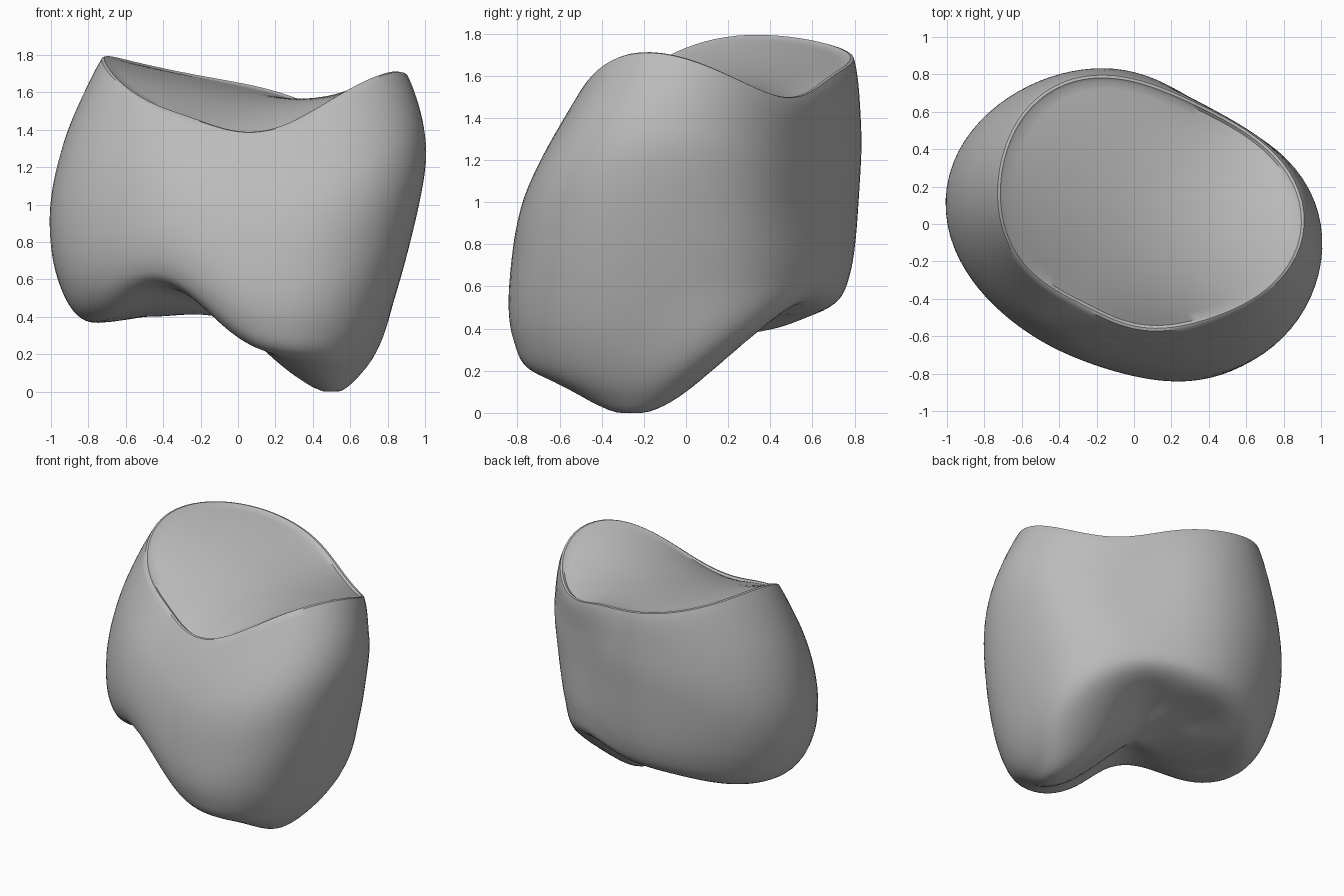
import bpy, bmesh, math

if "Cube" in bpy.data.objects:
    bpy.data.objects.remove(bpy.data.objects["Cube"])

SEG = 96      # points around the crown
STEPS = 8     # subdivisions between profile stations
FILL = 14     # rings across the top surface

# Stations from rim to underside: (radius, height) every 30 degrees from +x
RIM = ([.91, .825, .73, .775, .85, .80, .71, .60, .525, .56, .63, .78],
       [1.68, 1.51, 1.55, 1.65, 1.73, 1.79, 1.73, 1.565, 1.465, 1.39, 1.45, 1.65])
BELLY = ([.985, .84, .735, .805, .90, 1.0, .995, .86, .78, .81, .93, 1.0],
         [1.15, 1.05, 1.05, 1.1, 1.1, 1.0, .95, .9, .9, .68, .65, .9])
LOWER = ([.86, .81, .735, .77, .84, .93, .96, .845, .765, .79, .90, .88],
         [.6, .67, .71, .68, .66, .62, .6, .62, .66, .42, .35, .4])
EDGE = ([.72, .72, .665, .665, .71, .78, .81, .72, .655, .67, .78, .70],
        [.2, .42, .54, .51, .47, .40, .38, .48, .55, .29, .17, .08])
INNER = ([.42, .38, .34, .34, .38, .45, .50, .40, .33, .36, .45, .49],
         [.11, .3, .45, .46, .45, .41, .41, .46, .49, .36, .15, .015])
# How far the wall has swelled halfway between rim and belly
SWELL = [1.02, 1.0, 1.0, 1.15, .95, .75, .68, .68, .70, .72, .80, .95]
BOTTOM_Z = .38
CX, CY = .1, .12   # middle of the top surface


def wave(vals, a):
    """Smooth periodic curve through vals."""
    n = len(vals)
    total = sum(vals) / n
    for k in range(1, n // 2 + 1):
        w = (1 if k == n // 2 else 2) / n
        total += w * sum(v * math.cos(k * (a - 2 * math.pi * i / n))
                         for i, v in enumerate(vals))
    return total


def catmull(p0, p1, p2, p3, t):
    return tuple(.5 * (2 * b + (c - a) * t + (2 * a - 5 * b + 4 * c - d) * t * t
                       + (3 * b - a - 3 * c + d) * t ** 3)
                 for a, b, c, d in zip(p0, p1, p2, p3))


def basis(x, y):
    """Smooth saddle-like terms used for the top surface."""
    w = complex(x - CX, y - CY)
    return [1] + [f for k in range(1, 5) for f in ((w ** k).real, (w ** k).imag)]


def solve(m, v):
    """Gauss-Jordan elimination."""
    n = len(v)
    m = [row[:] + [b] for row, b in zip(m, v)]
    for i in range(n):
        p = max(range(i, n), key=lambda r: abs(m[r][i]))
        m[i], m[p] = m[p], m[i]
        for r in range(n):
            if r != i:
                f = m[r][i] / m[i][i]
                m[r] = [s - f * t for s, t in zip(m[r], m[i])]
    return [m[i][n] / m[i][i] for i in range(n)]


angles = [2 * math.pi * i / SEG for i in range(SEG)]
rim_pts = []
for a in angles:
    r = wave(RIM[0], a) - .03
    rim_pts.append((r * math.cos(a), r * math.sin(a), wave(RIM[1], a) - .008))
rows = [basis(x, y) for x, y, z in rim_pts]
N = len(rows[0])
coef = solve([[sum(b[i] * b[j] for b in rows) for j in range(N)] for i in range(N)],
             [sum(b[i] * p[2] for b, p in zip(rows, rim_pts)) for i in range(N)])


def saddle(x, y):
    return sum(c * b for c, b in zip(coef, basis(x, y)))


def column(a, inner):
    """Points from the top surface over the rim down to the underside."""
    ca, sa = math.cos(a), math.sin(a)
    x, y, z = inner
    miss = z - saddle(x, y)
    pts = []
    for j in range(1, FILL + 1):
        t = j / FILL
        px, py = CX + (x - CX) * t, CY + (y - CY) * t
        pts.append((px, py, saddle(px, py) + miss * t ** 6))
    s = [(wave(r, a), wave(h, a)) for r, h in (RIM, BELLY, LOWER, EDGE, INNER)]
    rim, belly = s[0], s[1]
    s.insert(1, (rim[0] + wave(SWELL, a) * (belly[0] - rim[0]),
                 (rim[1] + belly[1]) / 2))
    s.append((0, BOTTOM_Z))
    start = (rim[0] - .1, rim[1] + .05)
    end = (-wave(INNER[0], a + math.pi), wave(INNER[1], a + math.pi))
    q = [start] + s + [end]
    pts.append(((rim[0] - .015) * ca, (rim[0] - .015) * sa, rim[1] + .003))
    for i in range(1, len(q) - 2):
        for k in range(STEPS):
            r, h = catmull(*q[i - 1:i + 3], k / STEPS)
            pts.append((r * ca, r * sa, max(h, 0)))
    return pts


# Crown body
bm = bmesh.new()
columns = [[bm.verts.new(p) for p in column(a, inner)]
           for a, inner in zip(angles, rim_pts)]
top = bm.verts.new((CX, CY, saddle(CX, CY)))
bottom = bm.verts.new((0, 0, BOTTOM_Z))
for i in range(SEG):
    c, d = columns[i], columns[(i + 1) % SEG]
    bm.faces.new((top, c[0], d[0]))
    bm.faces.new((bottom, d[-1], c[-1]))
    for j in range(len(c) - 1):
        bm.faces.new((c[j], c[j + 1], d[j + 1], d[j]))
bmesh.ops.recalc_face_normals(bm, faces=bm.faces)
mesh = bpy.data.meshes.new("crown_body")
bm.to_mesh(mesh)
bm.free()
crown = bpy.data.objects.new("crown_body", mesh)
bpy.context.collection.objects.link(crown)

grey = bpy.data.materials.new("plain grey")
grey.diffuse_color = (.5, .5, .5, 1)
grey.use_nodes = True
grey.node_tree.nodes["Principled BSDF"].inputs["Base Color"].default_value = grey.diffuse_color
mesh.materials.append(grey)

bpy.context.view_layer.objects.active = crown
crown.select_set(True)
bpy.ops.object.shade_smooth_by_angle(angle=math.radians(40))
